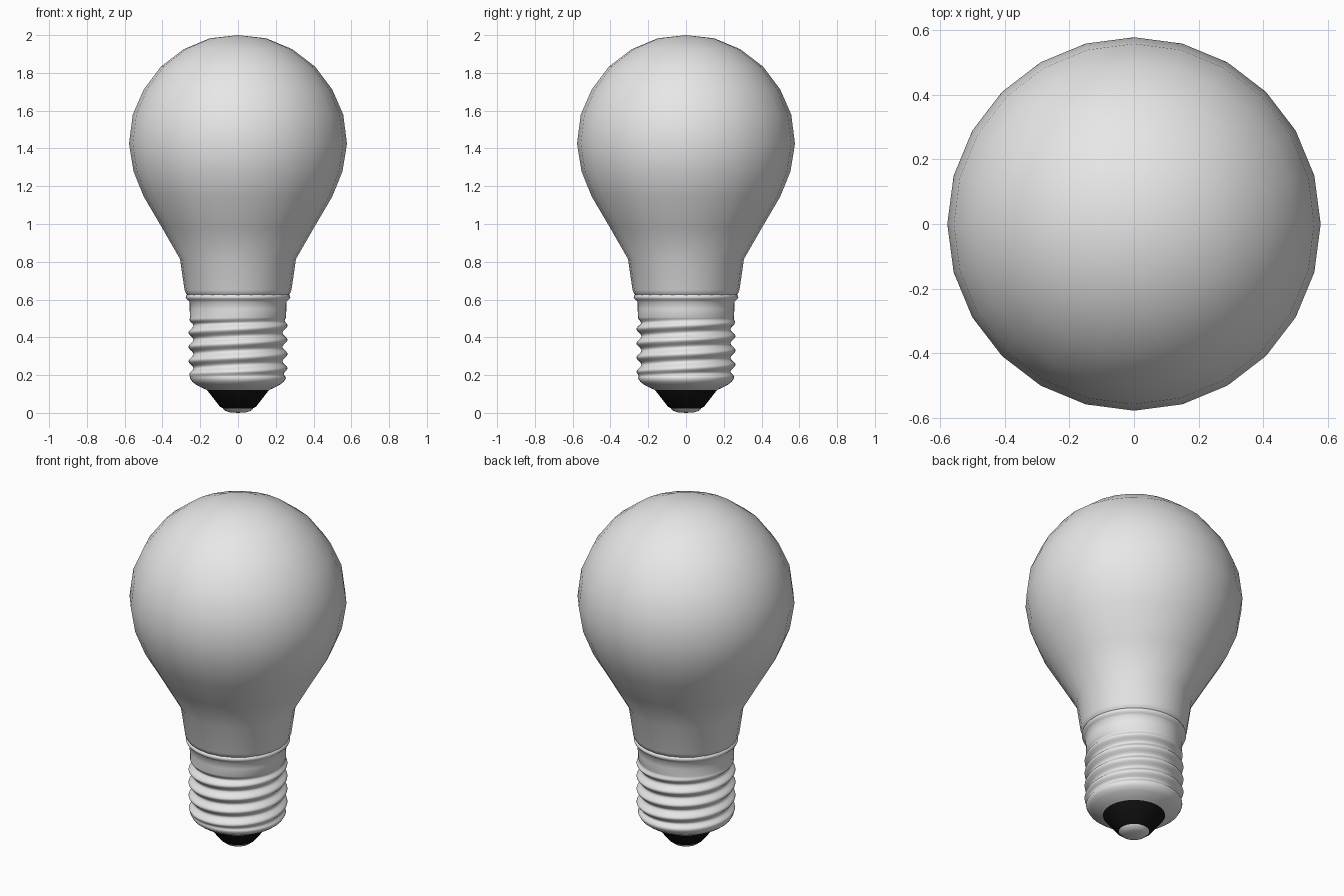
import bpy, bmesh, math
from math import cos, sin, pi, radians

if "Cube" in bpy.data.objects:
    bpy.data.objects.remove(bpy.data.objects["Cube"])


def material(name, rgb):
    m = bpy.data.materials.new(name)
    m.diffuse_color = (*rgb, 1)
    m.use_nodes = True
    m.node_tree.nodes["Principled BSDF"].inputs["Base Color"].default_value = m.diffuse_color
    return m


WHITE = material("frosted white", (0.8, 0.8, 0.8))
METAL = material("cap metal", (0.8, 0.8, 0.8))
BLACK = material("black insulator", (0.006, 0.006, 0.006))


def revolve(name, profile, sides, mat, radius=lambda r, z, a: r, sharp=40):
    """Spin (r, z) points, listed bottom to top, around z; r = 0 makes a pole."""
    bm = bmesh.new()
    rings = []
    for r, z in profile:
        if r == 0:
            rings.append([bm.verts.new((0, 0, z))] * sides)
        else:
            ring = []
            for i in range(sides):
                a = 2 * pi * i / sides
                q = radius(r, z, a)
                ring.append(bm.verts.new((q * cos(a), q * sin(a), z)))
            rings.append(ring)
    for lo, hi in zip(rings, rings[1:]):
        for i in range(sides):
            j = (i + 1) % sides
            quad = list(dict.fromkeys((lo[i], lo[j], hi[j], hi[i])))
            bm.faces.new(quad)
    me = bpy.data.meshes.new(name)
    bm.to_mesh(me)
    bm.free()
    me.materials.append(mat)
    ob = bpy.data.objects.new(name, me)
    bpy.context.collection.objects.link(ob)
    bpy.ops.object.select_all(action='DESELECT')
    ob.select_set(True)
    bpy.context.view_layer.objects.active = ob
    bpy.ops.object.shade_smooth_by_angle(angle=radians(sharp))
    return ob


# Glass envelope: round top, straight flare, tapered neck
revolve("glass_bulb", [
    (0.25, 0.61), (0.273, 0.628), (0.283, 0.65), (0.307, 0.815), (0.402, 0.98),
    (0.499, 1.145), (0.553, 1.278), (0.577, 1.425), (0.557, 1.58),
    (0.499, 1.712), (0.408, 1.833), (0.288, 1.925), (0.15, 1.983), (0, 2.0),
], 24, WHITE, sharp=60)

# Screw cap: right-handed helical thread pressed into the cylinder wall
PITCH, START = 0.0755, 0.236


def thread(r, z, a):
    turn = (z - START) / PITCH - a / (2 * pi)
    fade = max(0, min(1, (z - 0.185) / 0.03, (0.505 - z) / 0.03))
    wave = 0.249 + 0.013 * cos(2 * pi * turn)
    return r + (wave - r) * fade


wall = [(0.254, 0.185 + 0.32 * i / 64) for i in range(65)]
revolve("screw_cap", [
    (0.155, 0.118), (0.185, 0.13), (0.222, 0.149), (0.243, 0.165),
] + wall + [
    (0.256, 0.55), (0.257, 0.588), (0.266, 0.597), (0.274, 0.605),
    (0.277, 0.613), (0.274, 0.622), (0.264, 0.629), (0.24, 0.632),
], 48, METAL, thread, sharp=60)

# Black insulating cone under the cap
revolve("insulator", [(0.075, 0.022), (0.095, 0.032), (0.165, 0.122), (0.1, 0.13)],
        48, BLACK, sharp=30)

# Contact button at the foot
revolve("contact", [(0, 0.0), (0.045, 0.003), (0.07, 0.012), (0.081, 0.024), (0.06, 0.034)],
        32, METAL, sharp=60)
